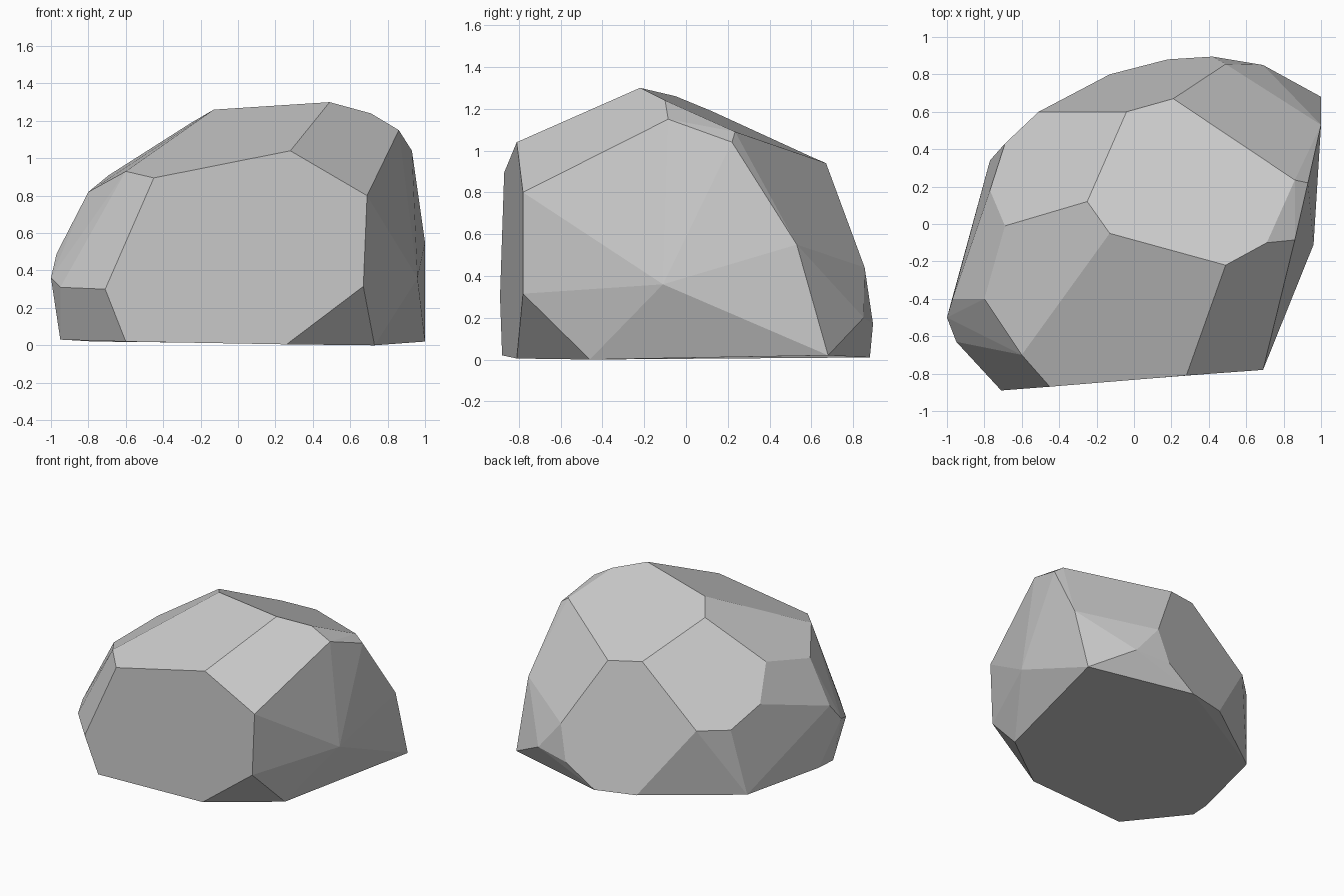
import bpy, bmesh, math

# Faceted boulder: corner points in rough rings, wrapped in a convex hull
base = [(-.60, -.88, .02), (.26, -.81, .005), (.73, -.46, 0), (1, .68, .02),
        (.18, .88, .01), (-.13, .80, .02), (-.77, .34, .02),
        (-.94, -.31, .03), (-.95, -.47, .03)]
waist = [(-.71, -.89, .30), (.67, -.78, .315), (.96, -.11, .36), (1, .53, .55),
         (.69, .85, .20), (.42, .895, .17), (.49, .855, .44), (-.51, .60, .55),
         (-.69, .43, .54), (-.77, .18, .67), (-.86, -.04, .29),
         (-.97, -.40, .49), (-1, -.50, .36), (-.95, -.63, .31)]
shoulder = [(-.45, -.87, .895), (.28, -.81, 1.04), (.69, -.78, .80),
            (.93, .22, 1.04), (.86, .235, 1.09), (.21, .67, .94),
            (-.04, .60, .97), (-.69, -.01, .91), (-.80, -.40, .82),
            (-.60, -.70, .93)]
crown = [(.49, -.22, 1.30), (.71, -.10, 1.24), (.86, -.085, 1.15),
         (-.13, -.05, 1.26), (-.25, .12, 1.19)]

bm = bmesh.new()
for ring in (base, waist, shoulder, crown):
    for p in ring:
        bm.verts.new(p)
hull = bmesh.ops.convex_hull(bm, input=bm.verts[:])
loose = [v for v in bm.verts if not v.link_faces]
bmesh.ops.delete(bm, geom=loose, context='VERTS')

# Merge nearly coplanar triangles into broad flat facets
bmesh.ops.dissolve_limit(bm, angle_limit=math.radians(4),
                         verts=bm.verts[:], edges=bm.edges[:])
bmesh.ops.recalc_face_normals(bm, faces=bm.faces[:])

mesh = bpy.data.meshes.new("boulder")
bm.to_mesh(mesh)
bm.free()
boulder = bpy.data.objects.new("boulder", mesh)
bpy.context.collection.objects.link(boulder)
